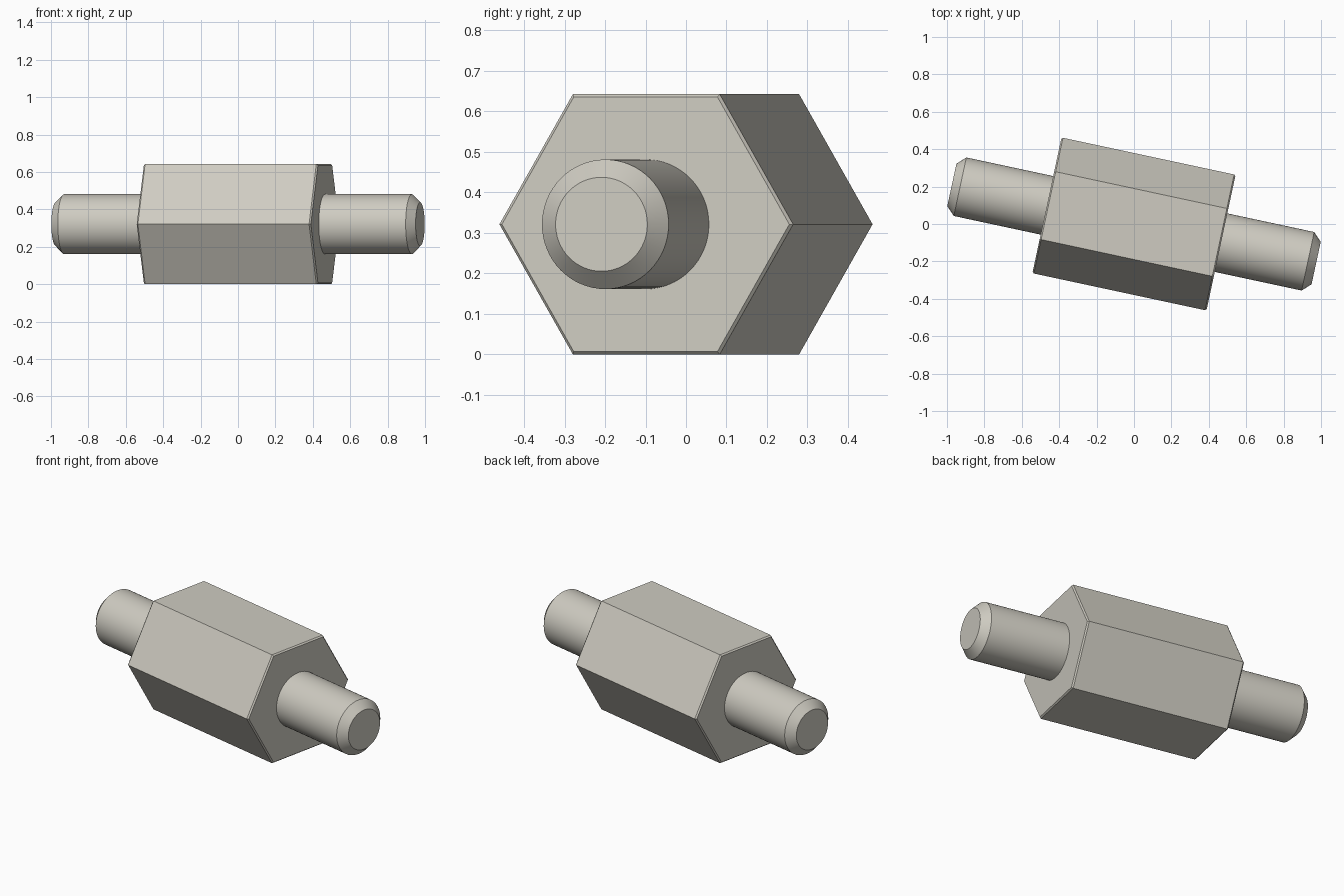
import bpy
import bmesh
import math

# Remove the default cube
cube = bpy.data.objects.get("Cube")
if cube:
    bpy.data.objects.remove(cube, do_unlink=True)

# Main measurements
AXIS_TURN = math.radians(-12.1)
HEX_RADIUS = 0.371
AXIS_HEIGHT = HEX_RADIUS * math.cos(math.pi / 6)
BODY_HALF = 0.476
STUD_RADIUS = 0.16
STUD_END = 0.996

# Warm grey metal
metal = bpy.data.materials.new("warm_grey_metal")
metal.use_nodes = True
colour = (0.62, 0.60, 0.535, 1)
metal.diffuse_color = colour
metal.node_tree.nodes["Principled BSDF"].inputs["Base Color"].default_value = colour


def bar(name, profile, sides):
    """Closed bar along local x from (position, radius) rings."""
    bm = bmesh.new()
    rings = []
    for x, r in profile:
        angles = [math.tau * i / sides for i in range(sides)]
        rings.append([bm.verts.new((x, r * math.cos(a), r * math.sin(a))) for a in angles])
    for a, b in zip(rings, rings[1:]):
        for i in range(sides):
            j = (i + 1) % sides
            bm.faces.new((a[i], a[j], b[j], b[i]))
    bm.faces.new(rings[0])
    bm.faces.new(rings[-1])
    bmesh.ops.recalc_face_normals(bm, faces=bm.faces)
    mesh = bpy.data.meshes.new(name)
    bm.to_mesh(mesh)
    bm.free()
    mesh.materials.append(metal)
    obj = bpy.data.objects.new(name, mesh)
    bpy.context.collection.objects.link(obj)
    obj.location.z = AXIS_HEIGHT
    obj.rotation_euler.z = AXIS_TURN
    return obj


# Hexagonal body with a fine chamfer at both ends
chamfer = 0.008
inner = HEX_RADIUS - chamfer
bar("hex_body", [(-BODY_HALF, inner), (-BODY_HALF + chamfer, HEX_RADIUS),
                 (BODY_HALF - chamfer, HEX_RADIUS), (BODY_HALF, inner)], 6)

# Round studs with chamfered tips, one at each end
for name, side in (("left_stud", 1), ("right_stud", -1)):
    stud = bar(name, [(side * (BODY_HALF - 0.005), STUD_RADIUS),
                      (side * (STUD_END - 0.045), STUD_RADIUS),
                      (side * STUD_END, STUD_RADIUS - 0.044)], 64)
    bpy.ops.object.select_all(action="DESELECT")
    stud.select_set(True)
    bpy.context.view_layer.objects.active = stud
    bpy.ops.object.shade_smooth_by_angle(angle=math.radians(30))
